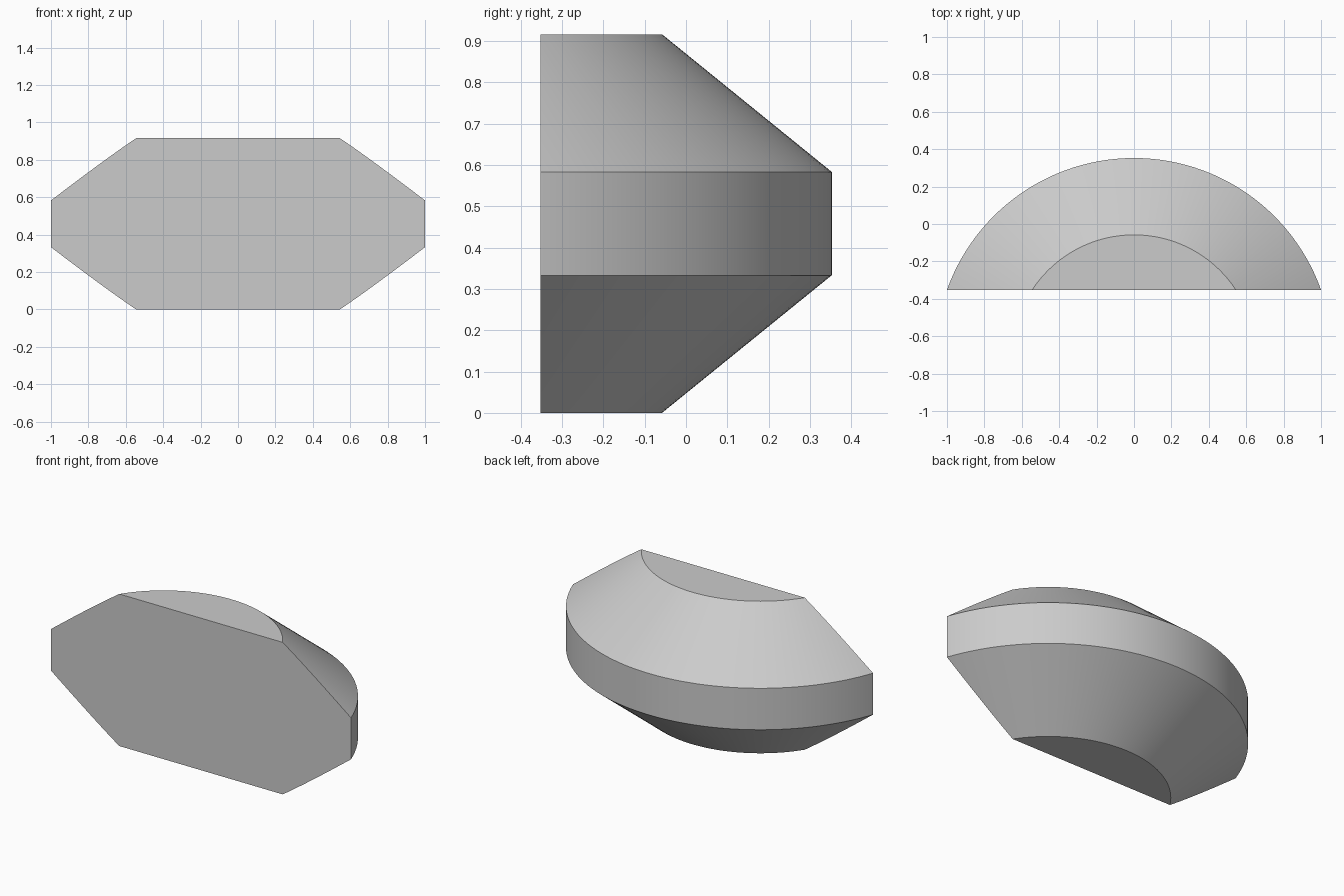
import bpy
import bmesh
import math

cube = bpy.data.objects.get("Cube")
if cube:
    bpy.data.objects.remove(cube, do_unlink=True)

# Plain grey material
grey = bpy.data.materials.new("light_grey")
grey.use_nodes = True
colour = (0.6, 0.6, 0.6, 1.0)
grey.diffuse_color = colour
grey.node_tree.nodes["Principled BSDF"].inputs["Base Color"].default_value = colour

# Bevelled disc, later cut off-centre by the flat front
AXIS_Y = -0.709
FRONT_Y = -0.3525
PROFILE = [(0.651, 0), (1.0617, 0.333), (1.0617, 0.583), (0.651, 0.916)]
SEGMENTS = 144

bm = bmesh.new()
rings = []
for radius, z in PROFILE:
    ring = []
    for i in range(SEGMENTS):
        a = math.tau * i / SEGMENTS
        ring.append(bm.verts.new((radius * math.cos(a), AXIS_Y + radius * math.sin(a), z)))
    rings.append(ring)
for low, high in zip(rings, rings[1:]):
    for i in range(SEGMENTS):
        j = (i + 1) % SEGMENTS
        bm.faces.new((low[i], low[j], high[j], high[i]))
bm.faces.new(rings[0][::-1])
bm.faces.new(rings[-1])

# Flat front face
cut = bmesh.ops.bisect_plane(bm, geom=bm.verts[:] + bm.edges[:] + bm.faces[:],
                             plane_co=(0, FRONT_Y, 0), plane_no=(0, -1, 0),
                             clear_outer=True)
rim = [e for e in cut["geom_cut"] if isinstance(e, bmesh.types.BMEdge)]
bmesh.ops.contextual_create(bm, geom=rim)
bmesh.ops.recalc_face_normals(bm, faces=bm.faces[:])

mesh = bpy.data.meshes.new("bevelled_disc_segment")
bm.to_mesh(mesh)
bm.free()
mesh.materials.append(grey)
body = bpy.data.objects.new("bevelled_disc_segment", mesh)
bpy.context.collection.objects.link(body)

# Smooth curved sides, crisp rims
bpy.context.view_layer.objects.active = body
body.select_set(True)
bpy.ops.object.shade_smooth_by_angle(angle=math.radians(25))
